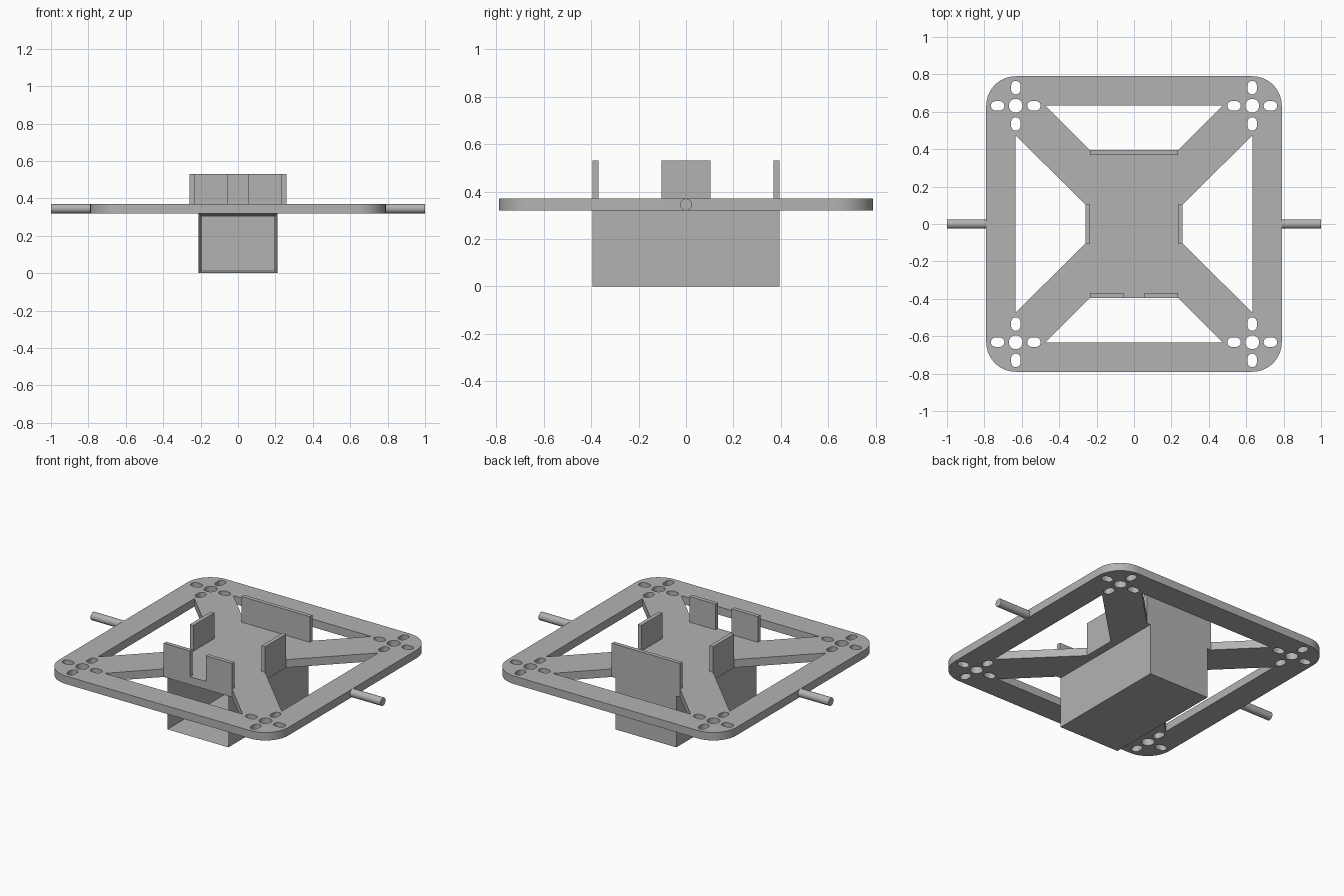
import bpy, bmesh
from math import pi, cos, sin, radians
from mathutils import Matrix, Vector

default = bpy.data.objects.get("Cube")
if default:
    bpy.data.objects.remove(default, do_unlink=True)

grey = bpy.data.materials.new("plain grey")
grey.use_nodes = True
GREY = (0.45, 0.45, 0.45, 1)
grey.diffuse_color = GREY
grey.node_tree.nodes["Principled BSDF"].inputs["Base Color"].default_value = GREY

Z0, Z1 = 0.32, 0.37          # underside and top of the frame plate
HALF, PIVOT = 0.79, 0.632    # plate half width, motor mount position
SIDE_X, END_Y = 0.26, 0.395  # central deck half sizes


def finish(bm, name, smooth=False):
    mesh = bpy.data.meshes.new(name)
    bm.to_mesh(mesh)
    bm.free()
    obj = bpy.data.objects.new(name, mesh)
    bpy.context.collection.objects.link(obj)
    mesh.materials.append(grey)
    if smooth:
        bpy.ops.object.select_all(action='DESELECT')
        obj.select_set(True)
        bpy.context.view_layer.objects.active = obj
        bpy.ops.object.shade_smooth_by_angle(angle=radians(35))
    return obj


def box(name, low, high):
    bm = bmesh.new()
    low, high = Vector(low), Vector(high)
    size = high - low
    bmesh.ops.create_cube(bm, size=1, matrix=Matrix.Translation((low + high) / 2)
                          @ Matrix.Diagonal((*size, 1)))
    return finish(bm, name)


def arc(cx, cy, r, start, sweep, steps):
    return [(cx + r * cos(start + sweep * i / steps),
             cy + r * sin(start + sweep * i / steps)) for i in range(steps + 1)]


def slot(cx, cy, angle, r=0.025, reach=0.011):
    dx, dy = reach * cos(angle), reach * sin(angle)
    return (arc(cx + dx, cy + dy, r, angle - pi / 2, pi, 10)
            + arc(cx - dx, cy - dy, r, angle + pi / 2, pi, 10))


# Frame plate outline with rounded corners
loops = [[]]
for i, (sx, sy) in enumerate([(1, 1), (-1, 1), (-1, -1), (1, -1)]):
    loops[0] += arc(sx * PIVOT, sy * PIVOT, HALF - PIVOT, i * pi / 2, pi / 2, 16)
    # Motor mount: a central hole with four radial slots
    loops.append(arc(sx * PIVOT, sy * PIVOT, 0.037, 0, 2 * pi, 28)[:-1])
    for k in range(4):
        a = k * pi / 2
        loops.append(slot(sx * PIVOT + 0.097 * cos(a), sy * PIVOT + 0.097 * sin(a), a))

# Four trapezoid windows that leave the diagonal arms
RIM, WIDE = 0.634, 0.475
for s in (1, -1):
    loops.append([(-WIDE, s * RIM), (WIDE, s * RIM), (0.236, s * END_Y), (-0.236, s * END_Y)])
    loops.append([(s * RIM, -WIDE), (s * RIM, WIDE), (s * SIDE_X, 0.104), (s * SIDE_X, -0.104)])

# Filled flat curve turned into a solid plate
curve = bpy.data.curves.new("plate_outline", 'CURVE')
curve.dimensions = '2D'
curve.fill_mode = 'BOTH'
curve.extrude = (Z1 - Z0) / 2
for points in loops:
    spline = curve.splines.new('POLY')
    spline.points.add(len(points) - 1)
    for p, (x, y) in zip(spline.points, points):
        p.co = (x, y, 0, 1)
    spline.use_cyclic_u = True
outline = bpy.data.objects.new("plate_outline", curve)
bpy.context.collection.objects.link(outline)
bpy.context.view_layer.update()
bm = bmesh.new()
bm.from_mesh(outline.to_mesh())
outline.to_mesh_clear()
bpy.data.objects.remove(outline)
bmesh.ops.translate(bm, verts=bm.verts, vec=(0, 0, (Z0 + Z1) / 2))
bmesh.ops.remove_doubles(bm, verts=bm.verts, dist=0.0001)
bmesh.ops.recalc_face_normals(bm, faces=bm.faces)
finish(bm, "frame_plate", smooth=True)

# Battery case: a box with a deep pocket opening to the front
case = box("battery_case", (-0.21, -END_Y, 0), (0.21, END_Y, Z0))
bm = bmesh.new()
bm.from_mesh(case.data)
front = [f for f in bm.faces if f.normal.y < -0.9]
bmesh.ops.inset_region(bm, faces=front, thickness=0.025)
bmesh.ops.translate(bm, verts=front[0].verts, vec=(0, 2 * END_Y - 0.025, 0))
bm.to_mesh(case.data)
bm.free()

# Upright tabs around the deck
TOP, T = 0.53, 0.025
box("back_tab", (-0.236, END_Y - T, Z1), (0.236, END_Y, TOP))
for side, s in (("left", 1), ("right", -1)):
    x0, x1 = sorted((s * 0.055, s * 0.236))
    box(f"{side}_front_tab", (x0, -END_Y, Z1), (x1, T - END_Y, TOP))
    x0, x1 = sorted((s * (SIDE_X - T), s * SIDE_X))
    box(f"{side}_side_tab", (x0, -0.104, Z1), (x1, 0.104, TOP))

    # Round rods sticking out of the frame sides
    bm = bmesh.new()
    bmesh.ops.create_cone(bm, cap_ends=True, segments=32, radius1=0.025, radius2=0.025,
                          depth=1 - HALF, matrix=Matrix.Translation(
                              (s * (1 + HALF) / 2, 0, (Z0 + Z1) / 2))
                          @ Matrix.Rotation(pi / 2, 4, 'Y'))
    finish(bm, f"{side}_rod", smooth=True)
